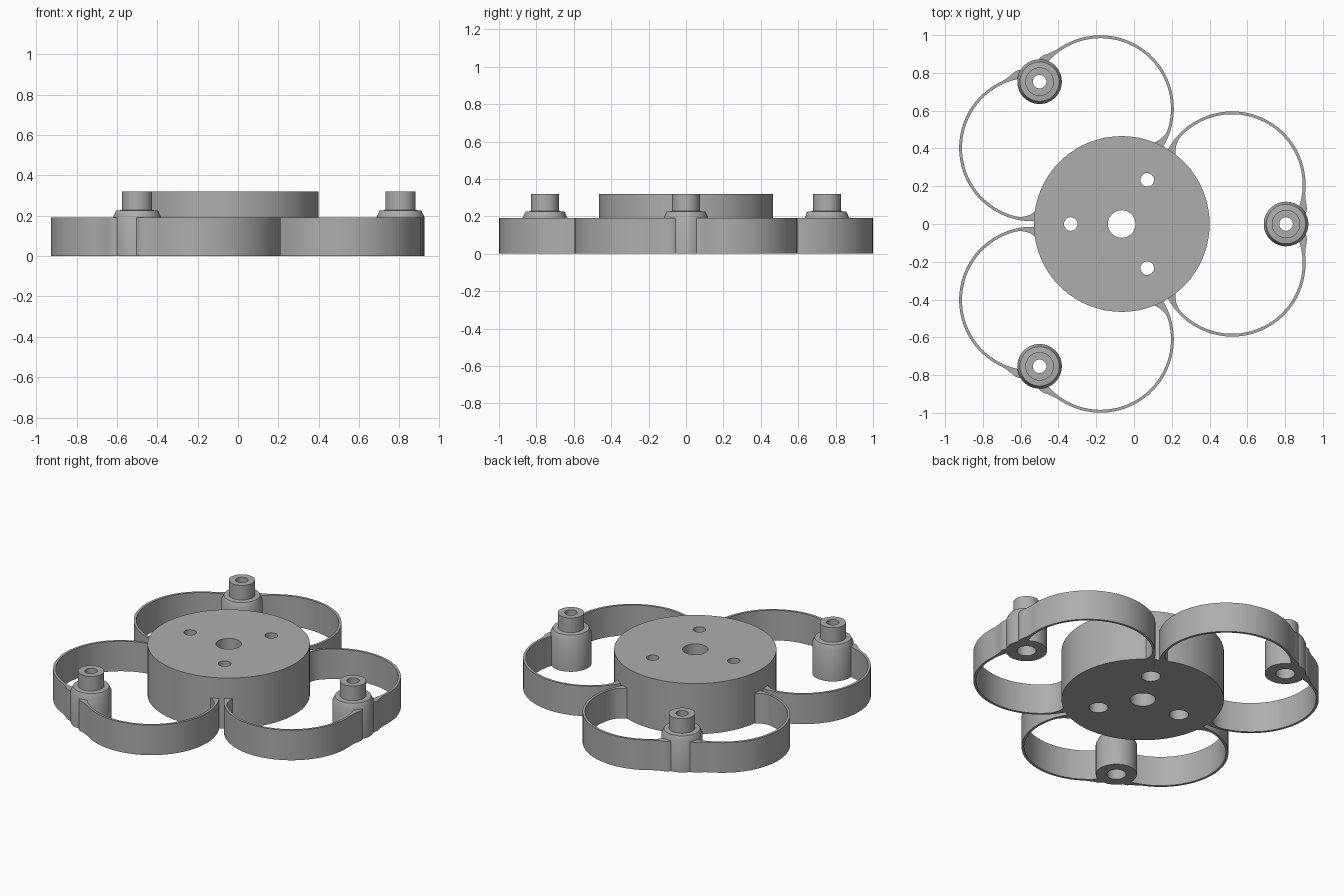
import bpy, bmesh, math
from mathutils import Matrix, Vector

if "Cube" in bpy.data.objects:
    bpy.data.objects.remove(bpy.data.objects["Cube"])

grey = bpy.data.materials.new("plain grey")
grey.use_nodes = True
COLOUR = (0.42, 0.42, 0.42, 1)
grey.diffuse_color = COLOUR
grey.node_tree.nodes["Principled BSDF"].inputs["Base Color"].default_value = COLOUR

HUB = Vector((-0.065, 0, 0))
HUB_R, TOP, WALL_H = 0.465, 0.32, 0.19
POST_D = 0.87
PETAL_C, PETAL_R, WALL = Vector((0.585, 0.208, 0)), 0.388, 0.015


def make_object(name, bm, matrix=Matrix()):
    bmesh.ops.recalc_face_normals(bm, faces=bm.faces)
    mesh = bpy.data.meshes.new(name)
    bm.to_mesh(mesh)
    bm.free()
    mesh.transform(matrix)
    mesh.materials.append(grey)
    ob = bpy.data.objects.new(name, mesh)
    bpy.context.collection.objects.link(ob)
    return ob


def smooth(ob):
    bpy.ops.object.select_all(action='DESELECT')
    ob.select_set(True)
    bpy.context.view_layer.objects.active = ob
    bpy.ops.object.shade_smooth_by_angle(angle=math.radians(30))


def lathe(profile, segments=64):
    """Revolve a closed (radius, height) loop around z."""
    bm = bmesh.new()
    rings = []
    for i in range(segments):
        a = math.tau * i / segments
        rings.append([bm.verts.new((r * math.cos(a), r * math.sin(a), z)) for r, z in profile])
    n = len(profile)
    for i, ring in enumerate(rings):
        nxt = rings[(i + 1) % segments]
        for j in range(n):
            k = (j + 1) % n
            bm.faces.new((ring[j], nxt[j], nxt[k], ring[k]))
    return bm


def cut_cylinder(ob, x, y, radius, z0, z1):
    """Subtract a vertical cylinder and bake the result."""
    bm = bmesh.new()
    bmesh.ops.create_cone(bm, cap_ends=True, segments=48, radius1=radius,
                          radius2=radius, depth=z1 - z0)
    cutter = make_object("cutter", bm, Matrix.Translation((x, y, (z0 + z1) / 2)))
    cutter.hide_render = True
    mod = ob.modifiers.new("hole", 'BOOLEAN')
    mod.operation, mod.object, mod.solver = 'DIFFERENCE', cutter, 'EXACT'
    graph = bpy.context.evaluated_depsgraph_get()
    baked = bpy.data.meshes.new_from_object(ob.evaluated_get(graph))
    ob.modifiers.clear()
    ob.data = baked
    bpy.data.objects.remove(cutter)


def petal_wall(side):
    """Thin curved wall from post to hub, flared where it joins each."""
    bm = bmesh.new()
    steps, start, end = 72, -25, 154
    rows = []
    for i in range(steps + 1):
        deg = start + (end - start) * i / steps
        a = math.radians(deg)
        post_flare = 0.03 * min(1, max(0, (-4 - deg) / 14)) ** 2
        hub_flare = 0.035 * min(1, max(0, (deg - 136) / 16)) ** 2
        row = []
        for r in (PETAL_R - WALL - hub_flare, PETAL_R + post_flare):
            x = PETAL_C.x + r * math.cos(a)
            y = side * (PETAL_C.y + r * math.sin(a))
            row += [bm.verts.new((x, y, 0)), bm.verts.new((x, y, WALL_H))]
        rows.append([row[0], row[1], row[3], row[2]])
    for a, b in zip(rows, rows[1:]):
        for j in range(4):
            k = (j + 1) % 4
            bm.faces.new((a[j], b[j], b[k], a[k]))
    bm.faces.new(rows[0])
    bm.faces.new(rows[-1])
    return bm


# Central hub with a main bore and three counterbored screw holes
bm = bmesh.new()
bmesh.ops.create_cone(bm, cap_ends=True, segments=128, radius1=HUB_R,
                      radius2=HUB_R, depth=TOP)
hub = make_object("hub", bm, Matrix.Translation(HUB + Vector((0, 0, TOP / 2))))
cut_cylinder(hub, HUB.x, HUB.y, 0.073, -0.1, 0.5)
for deg in (60, 180, 300):
    x = HUB.x + 0.27 * math.cos(math.radians(deg))
    y = 0.27 * math.sin(math.radians(deg))
    cut_cylinder(hub, x, y, 0.036, -0.1, 0.5)
    cut_cylinder(hub, x, y, 0.055, -0.1, 0.2)
smooth(hub)

# Stepped hollow post profile: outside upward, then down the bore
POST = [(0.055, 0), (0.118, 0), (0.118, 0.195), (0.104, 0.225), (0.075, 0.228),
        (0.075, TOP), (0.036, TOP), (0.036, 0.2), (0.055, 0.2)]

# Three arms, each a post carried by two mirrored petal walls
for n, arm in enumerate(("left", "back_right", "front_right")):
    turn = Matrix.Translation(HUB) @ Matrix.Rotation(math.tau * n / 3, 4, 'Z')
    smooth(make_object(arm + "_post", lathe(POST), turn @ Matrix.Translation((POST_D, 0, 0))))
    for side, label in ((1, "a"), (-1, "b")):
        smooth(make_object(f"{arm}_petal_wall_{label}", petal_wall(side), turn))
